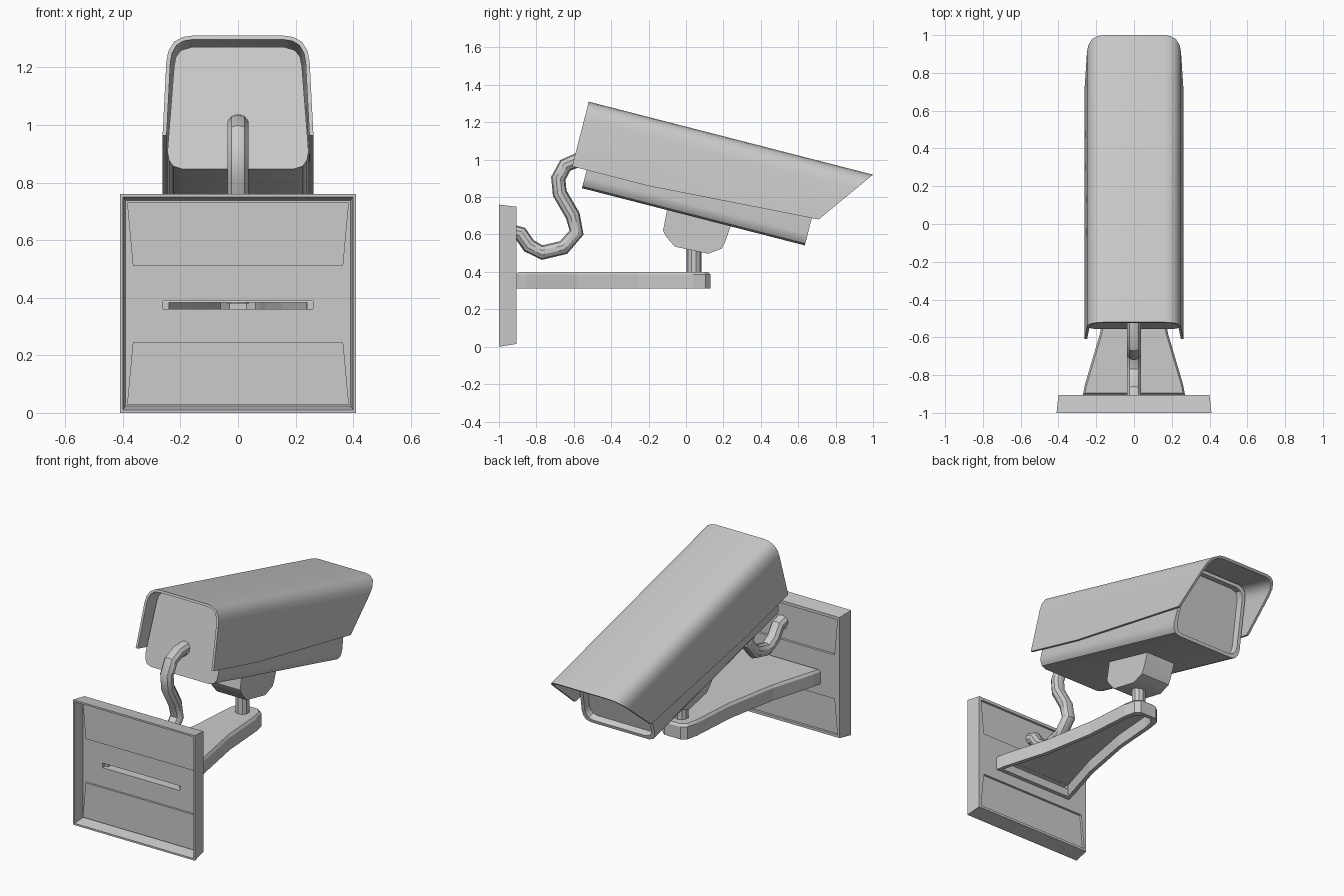
import bpy, bmesh, math
from mathutils import Vector

if "Cube" in bpy.data.objects:
    bpy.data.objects.remove(bpy.data.objects["Cube"])


def loft(name, rings):
    """Closed solid through rings of equal point count, capped at both ends."""
    bm = bmesh.new()
    vs = [[bm.verts.new(p) for p in r] for r in rings]
    n = len(vs[0])
    for a, b in zip(vs, vs[1:]):
        for i in range(n):
            j = (i + 1) % n
            bm.faces.new((a[i], a[j], b[j], b[i]))
    bm.faces.new(vs[0])
    bm.faces.new(vs[-1])
    bmesh.ops.recalc_face_normals(bm, faces=bm.faces)
    me = bpy.data.meshes.new(name)
    bm.to_mesh(me)
    bm.free()
    ob = bpy.data.objects.new(name, me)
    bpy.context.collection.objects.link(ob)
    return ob


def select(ob):
    bpy.ops.object.select_all(action='DESELECT')
    ob.select_set(True)
    bpy.context.view_layer.objects.active = ob


def cut(ob, *cutters):
    for c in cutters:
        m = ob.modifiers.new("cut", 'BOOLEAN')
        m.operation, m.solver, m.object = 'DIFFERENCE', 'EXACT', c
        select(ob)
        bpy.ops.object.modifier_apply(modifier=m.name)
        bpy.data.objects.remove(c)


def smooth(ob):
    select(ob)
    bpy.ops.object.shade_smooth_by_angle(angle=math.radians(35))


def mirror(half):
    return half + [(-x, v) for x, v in reversed(half)]


def quad(y, top_w, bot_w, z0, z1):
    """Upright trapezoid ring at depth y."""
    return [(-bot_w, y, z0), (bot_w, y, z0), (top_w, y, z1), (-top_w, y, z1)]


def box(name, x, y0, y1, z0, z1):
    return loft(name, [quad(y, x, x, z0, z1) for y in (y0, y1)])


def disc(cx, cy, r, n=12):
    return [(cx + r * math.cos((i + .5) * math.tau / n),
             cy + r * math.sin((i + .5) * math.tau / n)) for i in range(n)]


# Camera frame: u runs forward along the tilted housing, v is up from its top
TILT = math.radians(14.4)


def cam(x, u, v):
    c, s = math.cos(TILT), math.sin(TILT)
    return Vector((x, -0.52 + u * c + v * s, 1.31 - u * s + v * c))


# Wall plate: hollow tray open to the front, with pushed-in panels
plate = loft("wall_plate", [quad(-1, .41, .41, 0, .76), quad(-.905, .4, .4, .015, .748)])
cut(plate, loft("tray", [quad(-1.01, .401, .401, .009, .751),
                         quad(-.93, .39, .39, .024, .738)]))
panels = [(.385, .365, .512, .73), (.365, .385, .03, .245)]
for i, p in enumerate(panels):
    cut(plate, loft("recess", [quad(y, *p) for y in (-.919, -.88)]))
    loft(f"plate_panel_{i + 1}", [quad(y, *p) for y in (-.942, -.925)])
cut(plate, box("slot", .26, -1.05, -.86, .36, .388),
    loft("hole", [[(x, y, z) for x, z in disc(-.008, .61, .041, 12)] for y in (-.96, -.88)]))

# Bracket arm: flared, chamfered on top, hollow underneath
arm_half = [(.27, -.905), (.26, -.85), (.18, -.58), (.12, -.25),
            (.1, .04), (.085, .105), (.055, .13)]


def arm_ring(z, d):
    pts = [(x - d, y + d if y < -.9 else (y - d if y > 0 else y)) for x, y in arm_half]
    return [(x, y, z) for x, y in mirror(pts)]


arm = loft("bracket_arm", [arm_ring(.31, 0), arm_ring(.385, 0), arm_ring(.4, .01)])
cut(arm, loft("pocket", [arm_ring(.29, .025), arm_ring(.385, .025)]),
    box("slot", .24, -1.05, -.86, .36, .384))

# Post and swivel block
smooth(loft("post", [[(x, y, z) for x, y in disc(0, .042, .04, 10)] for z in (.38, .53)]))
block = [(-.09, .79), (-.123, .62), (-.108, .59), (-.06, .535), (.118, .497),
         (.19, .524), (.205, .55), (.24, .647), (.25, .70)]
smooth(loft("swivel_block", [[(x, y, z) for y, z in block] for x in (-.1, .1)]))

# Camera body: rounded box with a recessed window in front
body_half = [(.16, -.02), (.198, -.032), (.216, -.056), (.222, -.09), (.245, -.395),
             (.24, -.425), (.225, -.447), (.195, -.457)]
body_pts = mirror(body_half)


def body_ring(u, k):
    return [cam(x * k, u, -.24 + (v + .24) * k) for x, v in body_pts]


smooth(loft("camera_body", [body_ring(.08, 1), body_ring(1.31, 1),
                            body_ring(1.31, .91), body_ring(1.27, .89)]))

# Sun hood: thin channel with a raked front edge
hood_out = [(.262, -.357), (.249, -.095), (.242, -.055), (.222, -.022), (.193, -.005), (.16, 0)]
hood_in = [(.248, -.357), (.235, -.096), (.229, -.062), (.213, -.034), (.19, -.019), (.16, -.014)]
hood_pts = mirror(hood_out) + [(-x, v) for x, v in hood_in] + list(reversed(hood_in))
hood_pts = mirror(hood_out) + list(reversed(mirror(hood_in)))
front = [(x, max(v, -.304)) for x, v in hood_pts]
smooth(loft("sun_hood", [[cam(x, 0, v) for x, v in hood_pts],
                         [cam(x, .42, v) for x, v in hood_pts],
                         [cam(x, 1.569 + .727 * v, v) for x, v in front]]))

# Cable: low-poly tube swept from the plate to the rear of the body
path = [Vector(p) for p in [(-.93, .615), (-.885, .605), (-.84, .54), (-.77, .503), (-.655, .53),
                            (-.585, .61), (-.605, .70), (-.675, .82), (-.683, .90),
                            (-.645, .97), (-.58, .997), (-.49, 1.0)]]
rings = []
for i, p in enumerate(path):
    t = (path[min(i + 1, len(path) - 1)] - path[max(i - 1, 0)]).normalized()
    rings.append([(a, p.x - t.y * b, p.y + t.x * b) for a, b in disc(0, 0, .039, 10)])
smooth(loft("cable", rings))
